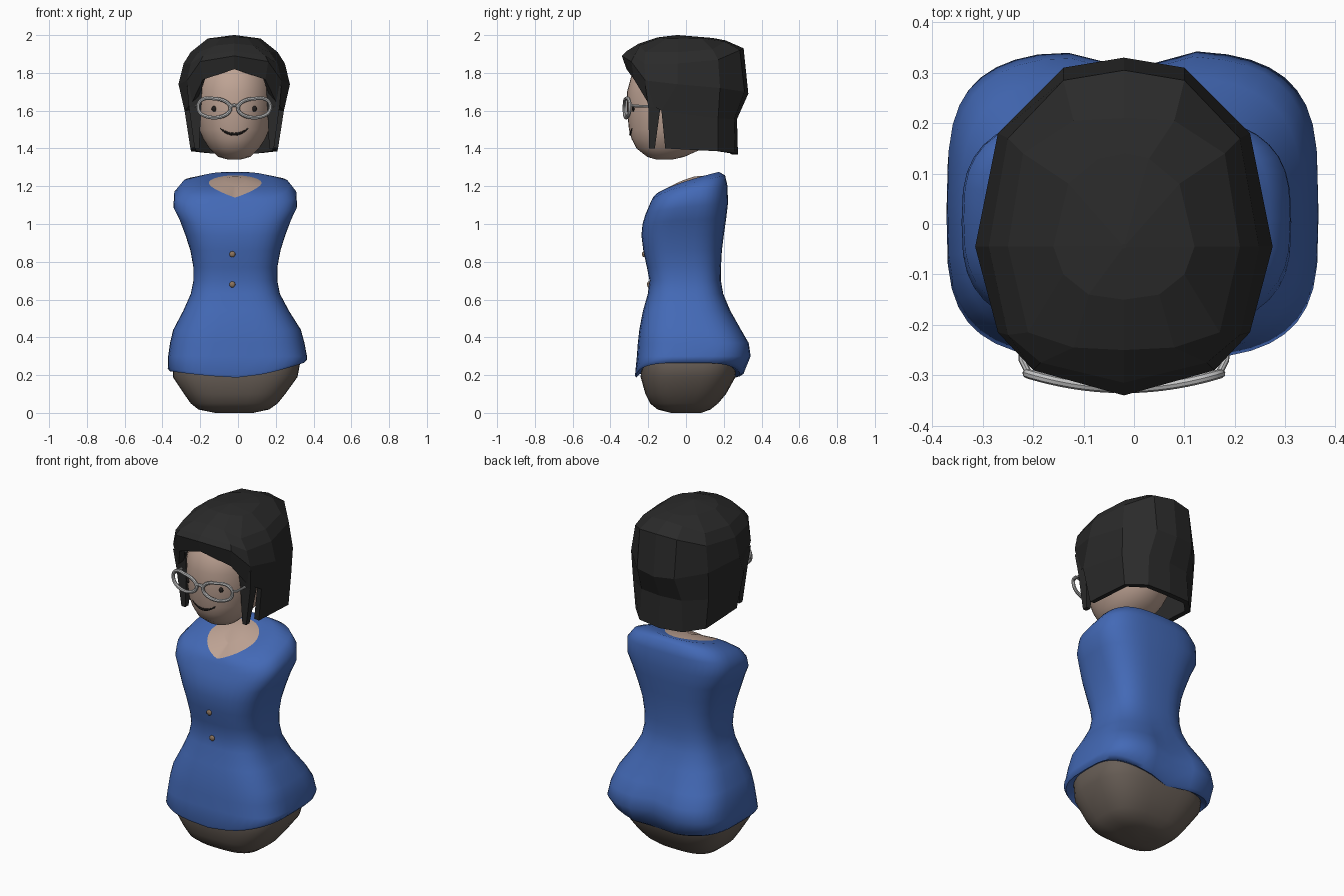
import bpy, bmesh, math

if "Cube" in bpy.data.objects:
    bpy.data.objects.remove(bpy.data.objects["Cube"])

CX = -0.02  # head centre line


def material(name, r, g, b):
    def lin(c):
        c /= 255
        return c / 12.92 if c <= 0.04045 else ((c + 0.055) / 1.055) ** 2.4
    m = bpy.data.materials.new(name)
    m.diffuse_color = (lin(r), lin(g), lin(b), 1)
    m.use_nodes = True
    m.node_tree.nodes["Principled BSDF"].inputs["Base Color"].default_value = m.diffuse_color
    return m


BLUE = material("shirt_blue", 67, 105, 182)
SKIN = material("skin", 190, 163, 148)
BROWN = material("trouser_brown", 104, 94, 86)
BLACK = material("hair_black", 42, 42, 42)
GREY = material("frame_grey", 196, 196, 196)
DARK = material("feature_dark", 36, 32, 30)
TAN = material("button_tan", 140, 116, 94)


def finish(bm, name, mat, smooth=None):
    bmesh.ops.recalc_face_normals(bm, faces=bm.faces)
    me = bpy.data.meshes.new(name)
    bm.to_mesh(me)
    bm.free()
    me.materials.append(mat)
    ob = bpy.data.objects.new(name, me)
    bpy.context.collection.objects.link(ob)
    if smooth:
        bpy.ops.object.select_all(action='DESELECT')
        ob.select_set(True)
        bpy.context.view_layer.objects.active = ob
        bpy.ops.object.shade_smooth_by_angle(angle=math.radians(smooth))
    return ob


def loft(name, rings, mat, bottom=False, top=False, smooth=None, keep=None):
    """Skin a stack of equal closed rings; bottom/top close the ends."""
    bm = bmesh.new()
    vs = [[bm.verts.new(p) for p in r] for r in rings]
    n = len(vs[0])
    for i in range(len(vs) - 1):
        for j in range(n):
            if keep and not keep(i, j):
                continue
            k = (j + 1) % n
            bm.faces.new((vs[i][j], vs[i][k], vs[i + 1][k], vs[i + 1][j]))
    for flag, ring in ((bottom, vs[0]), (top, vs[-1])):
        if flag:
            bm.faces.new(ring)
    bmesh.ops.delete(bm, geom=[v for v in bm.verts if not v.link_faces], context='VERTS')
    return finish(bm, name, mat, smooth)


def ring(x0, x1, y0, y1, zf, zb=None, p=3.0, dent=0.0, n=40):
    """Rounded-box section, rising from zf at the front to zb at the back."""
    zb = zf if zb is None else zb
    pts = []
    for i in range(n):
        a = 2 * math.pi * i / n
        c, s = math.cos(a), math.sin(a)
        u = math.copysign(abs(c) ** (2 / p), c)
        v = math.copysign(abs(s) ** (2 / p), s)
        x = (x0 + x1) / 2 + u * (x1 - x0) / 2
        y = (y0 + y1) / 2 + v * (y1 - y0) / 2
        if s > 0:
            y -= dent * math.exp(-((x + 0.02) / 0.07) ** 2)
        pts.append((x, y, zf + (zb - zf) * max(0, (v + 1) / 2) ** 0.6))
    return pts


# Shirt, with a hem that is lower in the middle than at the sides
def hem(pts, lift=0.0):
    return [(x, y, 0.187 + lift + (0.035 if x < 0 else 0.085) * abs(x / 0.37) ** 1.5) for x, y, z in pts]


neckline = ring(-0.155, 0.125, -0.172, 0.125, 1.14, 1.258, 1.8)
shirt = [
    hem(ring(-0.33, 0.32, -0.235, 0.25, 0, dent=0.03), 0.03),
    hem(ring(-0.36, 0.35, -0.265, 0.29, 0, dent=0.03, p=3.5)),
    hem(ring(-0.372, 0.366, -0.27, 0.31, 0, dent=0.04, p=3.5), 0.012),
    ring(-0.37, 0.365, -0.26, 0.345, 0.30, dent=0.04, p=3.5),
    ring(-0.36, 0.352, -0.255, 0.335, 0.37, dent=0.04, p=3.4),
    ring(-0.343, 0.333, -0.247, 0.295, 0.44, dent=0.03, p=3.2),
    ring(-0.29, 0.27, -0.228, 0.235, 0.54),
    ring(-0.25, 0.222, -0.202, 0.197, 0.63),
    ring(-0.236, 0.208, -0.193, 0.185, 0.70),
    ring(-0.236, 0.208, -0.207, 0.185, 0.77),
    ring(-0.252, 0.225, -0.226, 0.19, 0.86),
    ring(-0.278, 0.25, -0.236, 0.20, 0.94),
    ring(-0.308, 0.28, -0.23, 0.213, 1.00, 1.03),
    ring(-0.342, 0.312, -0.215, 0.222, 1.05, 1.11),
    ring(-0.338, 0.310, -0.20, 0.22, 1.085, 1.20),
    ring(-0.295, 0.270, -0.187, 0.207, 1.115, 1.257),
    ring(-0.21, 0.18, -0.179, 0.175, 1.13, 1.276, 2.4),
    neckline,
]
loft("shirt", shirt, BLUE, smooth=60)

# Skin filling the neckline
ncx, ncy, ncz = -0.015, -0.01, 1.225
inner = [(ncx + (x - ncx) * 0.4, ncy + (y - ncy) * 0.4, ncz + (z - ncz) * 0.5 + 0.01) for x, y, z in neckline]
loft("neck", [neckline, inner], SKIN, top=True, smooth=60)

# Trouser base
loft("hips", [
    ring(-0.12, 0.08, -0.08, 0.08, 0.0),
    ring(-0.21, 0.165, -0.15, 0.13, 0.018),
    ring(-0.25, 0.21, -0.19, 0.17, 0.05),
    ring(-0.285, 0.25, -0.215, 0.212, 0.10),
    ring(-0.345, 0.315, -0.24, 0.262, 0.19),
    ring(-0.345, 0.33, -0.235, 0.275, 0.27),
    ring(-0.32, 0.31, -0.22, 0.26, 0.32),
], BROWN, bottom=True, top=True, smooth=60)

# Head: height, half width, front, back
HEAD = [(1.342, 0.035, -0.16, -0.07), (1.355, 0.085, -0.205, -0.01), (1.40, 0.132, -0.262, 0.09),
        (1.45, 0.165, -0.288, 0.14), (1.50, 0.186, -0.302, 0.17), (1.60, 0.203, -0.312, 0.20),
        (1.70, 0.205, -0.312, 0.20), (1.80, 0.19, -0.285, 0.19), (1.88, 0.13, -0.2, 0.14)]
loft("head", [ring(CX - w, CX + w, f, b, z, p=2.1) for z, w, f, b in HEAD],
     SKIN, bottom=True, top=True, smooth=60)


def face_y(x, z):
    for (za, wa, fa, ba), (zb, wb, fb, bb) in zip(HEAD, HEAD[1:]):
        if za <= z <= zb:
            t = (z - za) / (zb - za)
            w, f, b = wa + (wb - wa) * t, fa + (fb - fa) * t, ba + (bb - ba) * t
            k = (1 - abs((x - CX) / w) ** 2.1) ** (1 / 2.1)
            return (f + b) / 2 - (b - f) / 2 * k


# Hair: half outlines (offset from centre, y, z) from the crown to the ends
def mirror(half):
    return [(CX + x, y, z) for x, y, z in half] + [(CX - x, y, z) for x, y, z in half[-2:0:-1]]


hair = [mirror(h) for h in (
    [(0, -.15, 1.988), (.07, -.14, 1.986), (.12, -.10, 1.982), (.14, -.045, 1.982),
     (.11, .08, 1.985), (.05, .13, 1.985), (0, .14, 1.985)],
    [(0, -.25, 1.955), (.10, -.245, 1.945), (.19, -.215, 1.91), (.23, -.045, 1.91),
     (.20, .14, 1.925), (.10, .205, 1.965), (0, .21, 1.972)],
    [(0, -.315, 1.915), (.165, -.275, 1.89), (.23, -.22, 1.85), (.268, -.045, 1.85),
     (.23, .17, 1.87), (.12, .285, 1.92), (0, .305, 1.93)],
    [(0, -.34, 1.89), (.18, -.29, 1.86), (.25, -.215, 1.76), (.295, -.045, 1.74),
     (.25, .18, 1.72), (.12, .31, 1.70), (0, .33, 1.69)],
    [(0, -.315, 1.82), (.165, -.275, 1.765), (.225, -.20, 1.64), (.263, -.13, 1.60),
     (.245, .17, 1.56), (.13, .255, 1.555), (0, .27, 1.555)],
    [(0, -.31, 1.82), (.16, -.27, 1.76), (.22, -.2, 1.62), (.232, -.11, 1.40),
     (.228, .17, 1.385), (.14, .26, 1.375), (0, .275, 1.368)])]
apex = [(CX + (x - CX) * 0.03, -0.045 + (y + 0.045) * 0.03, 2.0) for x, y, z in hair[0]]
ob = loft("hair", [apex] + hair, BLACK, bottom=True, keep=lambda i, j: i < 5 or 3 <= j <= 8)
sol = ob.modifiers.new("thickness", 'SOLIDIFY')
sol.thickness, sol.offset = 0.03, -1

# Front locks
for side, s in (("right", 1), ("left", -1)):
    loft(side + "_hair_lock", [
        [(CX + s * x, y, z) for x, y in ((xa, ya), (xb, ya), (xb, yb), (xa, yb))]
        for xa, xb, ya, yb, z in ((.185, .21, -.195, -.165, 1.40), (.175, .24, -.20, -.135, 1.62),
                                  (.17, .25, -.215, -.12, 1.73))], BLACK, bottom=True, top=True)


def tube(name, pts, radius, mat, closed=False, taper=None):
    cu = bpy.data.curves.new(name, 'CURVE')
    cu.dimensions, cu.bevel_depth, cu.bevel_resolution = '3D', radius, 2
    cu.use_fill_caps = True
    sp = cu.splines.new('POLY')
    sp.points.add(len(pts) - 1)
    for i, p in enumerate(pts):
        sp.points[i].co = (*p, 1)
        if taper:
            sp.points[i].radius = taper(i / (len(pts) - 1))
    sp.use_cyclic_u = closed
    cu.materials.append(mat)
    ob = bpy.data.objects.new(name, cu)
    bpy.context.collection.objects.link(ob)
    bpy.ops.object.select_all(action='DESELECT')
    ob.select_set(True)
    bpy.context.view_layer.objects.active = ob
    bpy.ops.object.convert(target='MESH')
    bpy.ops.object.shade_smooth_by_angle()


def disc(name, x, y, z, r, depth, mat):
    bm = bmesh.new()
    bmesh.ops.create_uvsphere(bm, u_segments=12, v_segments=8, radius=1)
    for v in bm.verts:
        v.co = (x + v.co.x * r, y + v.co.y * depth, z + v.co.z * r)
    finish(bm, name, mat, 60)


# Glasses and eyes
def front(d):
    return -0.326 + 0.8 * d * d


for side, s in (("right", 1), ("left", -1)):
    rim = []
    for i in range(32):
        a = 2 * math.pi * i / 32
        c, v = math.cos(a), math.sin(a)
        d = 0.106 + 0.086 * c
        rim.append((CX + s * d, front(d), 1.613 + 0.05 * v + 0.014 * max(0, c) * max(0, v + 0.5)))
    tube(side + "_glasses_rim", rim, 0.0095, GREY, closed=True)
    tube(side + "_glasses_arm", [(CX + s * .188, front(.188), 1.63), (CX + s * .202, -.27, 1.625),
                                 (CX + s * .208, -.10, 1.62)], 0.007, GREY)
    ex = CX + s * 0.105
    disc(side + "_eye", ex, face_y(ex, 1.61), 1.61, 0.015, 0.007, DARK)
tube("glasses_bridge", [(CX + d, front(d), 1.628 - 8 * d * d) for d in (-.026, -.013, 0, .013, .026)], 0.009, GREY)

# Smiling mouth
smile = []
for i in range(17):
    t = i / 8 - 1
    x, z = CX + 0.073 * t, 1.476 + 0.03 * t * t
    smile.append((x, face_y(x, z) + 0.003, z))
tube("mouth", smile, 0.009, DARK, taper=lambda t: 0.45 + 0.55 * math.sin(math.pi * t))

# Shirt buttons
for name, y, z in (("upper_button", -0.224, 0.84), ("lower_button", -0.197, 0.68)):
    disc(name, -0.03, y, z, 0.016, 0.009, TAN)
